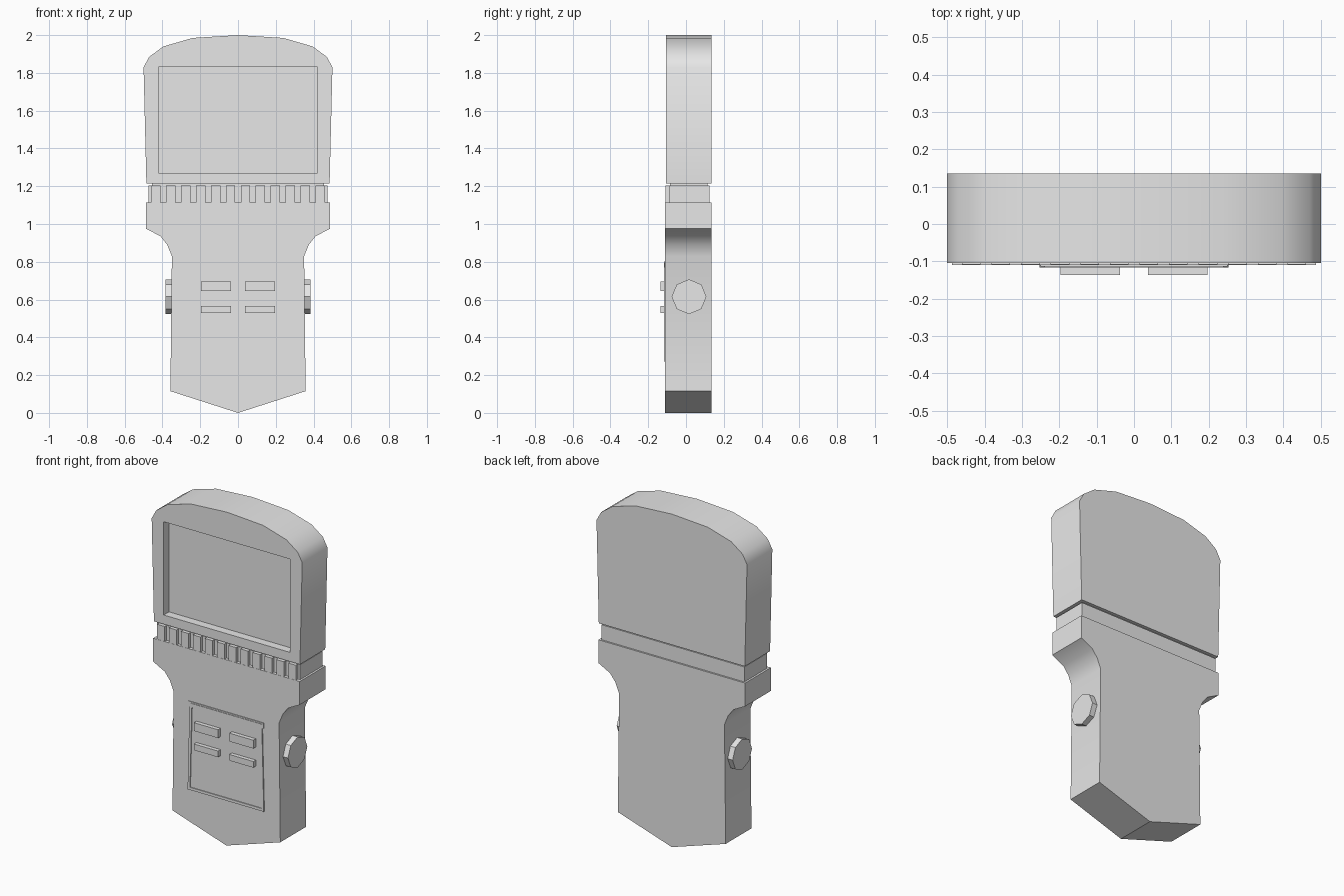
import bpy, bmesh, math
from mathutils import Matrix

cube = bpy.data.objects.get("Cube")
if cube:
    bpy.data.objects.remove(cube, do_unlink=True)

grey = bpy.data.materials.new("plain grey")
grey.use_nodes = True
grey.diffuse_color = (0.8, 0.8, 0.8, 1)
grey.node_tree.nodes["Principled BSDF"].inputs["Base Color"].default_value = (0.8, 0.8, 0.8, 1)


def finish(name, bm):
    bmesh.ops.recalc_face_normals(bm, faces=bm.faces)
    mesh = bpy.data.meshes.new(name)
    bm.to_mesh(mesh)
    bm.free()
    mesh.materials.append(grey)
    ob = bpy.data.objects.new(name, mesh)
    bpy.context.collection.objects.link(ob)
    return ob


def slab(name, outline, y0, y1):
    """Extrude an x-z outline from y0 to y1."""
    bm = bmesh.new()
    face = bm.faces.new([bm.verts.new((x, y0, z)) for x, z in outline])
    out = bmesh.ops.extrude_face_region(bm, geom=[face])
    moved = [v for v in out["geom"] if isinstance(v, bmesh.types.BMVert)]
    bmesh.ops.translate(bm, verts=moved, vec=(0, y1 - y0, 0))
    return finish(name, bm)


def box(name, x0, x1, y0, y1, z0, z1):
    return slab(name, [(x0, z0), (x1, z0), (x1, z1), (x0, z1)], y0, y1)


def mirrored(half):
    """Complete a right-hand outline whose ends may sit on x = 0."""
    return half + [(-x, z) for x, z in reversed(half) if x > 0]


def cut(ob, cutter):
    mod = ob.modifiers.new("recess", 'BOOLEAN')
    mod.operation = 'DIFFERENCE'
    mod.solver = 'EXACT'
    mod.object = cutter
    cutter.hide_render = True
    activate(ob)
    bpy.ops.object.modifier_apply(modifier=mod.name)
    bpy.data.objects.remove(cutter, do_unlink=True)


def activate(ob):
    bpy.ops.object.select_all(action='DESELECT')
    ob.select_set(True)
    bpy.context.view_layer.objects.active = ob


# Head with arched top and a sunken screen
head = slab("head", mirrored([(0.485, 1.215), (0.50, 1.83), (0.47, 1.885),
                              (0.395, 1.94), (0.24, 1.985), (0, 2.0)]), -0.105, 0.135)
cut(head, box("screen_cutter", -0.42, 0.42, -0.2, -0.055, 1.27, 1.83))

# Ribbed neck band and the core that joins it to the head
box("neck_core", -0.455, 0.455, -0.085, 0.115, 1.1, 1.23)
box("neck_band", -0.475, 0.475, -0.09, 0.125, 1.11, 1.205)
ribs = 12
pitch = 0.95 / ribs
for i in range(ribs):
    x = (i + 0.5) * pitch - 0.475
    box(f"neck_rib_{i + 1}", x - 0.025, x + 0.025, -0.109, -0.085, 1.115, 1.205)

# Handle with flared shoulders and a pointed foot
handle = slab("handle", mirrored([(0, 0.0), (0.358, 0.115), (0.35, 0.83), (0.375, 0.89),
                                  (0.41, 0.935), (0.487, 0.975), (0.487, 1.115)]), -0.11, 0.135)

# Raised keypad frame around a shallow panel
frame = slab("keypad_frame", mirrored([(0.253, 0.273), (0.24, 0.795)]), -0.117, -0.105)
cut(frame, slab("frame_cutter", mirrored([(0.237, 0.289), (0.225, 0.782)]), -0.2, -0.112))
box("keypad_lip", -0.25, 0.25, -0.114, -0.105, 0.77, 0.803)

# Keypad buttons
for side, sx in (("left", 1), ("right", -1)):
    for row, z0, z1 in (("upper", 0.645, 0.695), ("lower", 0.53, 0.567)):
        a, b = sorted((sx * 0.038, sx * 0.197))
        box(f"{row}_{side}_button", a, b, -0.136, -0.108, z0, z1)

    # Eight-sided side knob
    bm = bmesh.new()
    turn = Matrix.Translation((sx * 0.36, 0.016, 0.615)) @ Matrix.Rotation(math.pi / 2, 4, 'Y')
    bmesh.ops.create_cone(bm, cap_ends=True, segments=8, radius1=0.092, radius2=0.092,
                          depth=0.05, matrix=turn)
    finish(f"{side}_knob", bm)

# Soft arcs on the curved shells, crisp edges elsewhere
for ob in (head, handle):
    activate(ob)
    bpy.ops.object.shade_smooth_by_angle(angle=math.radians(32))
